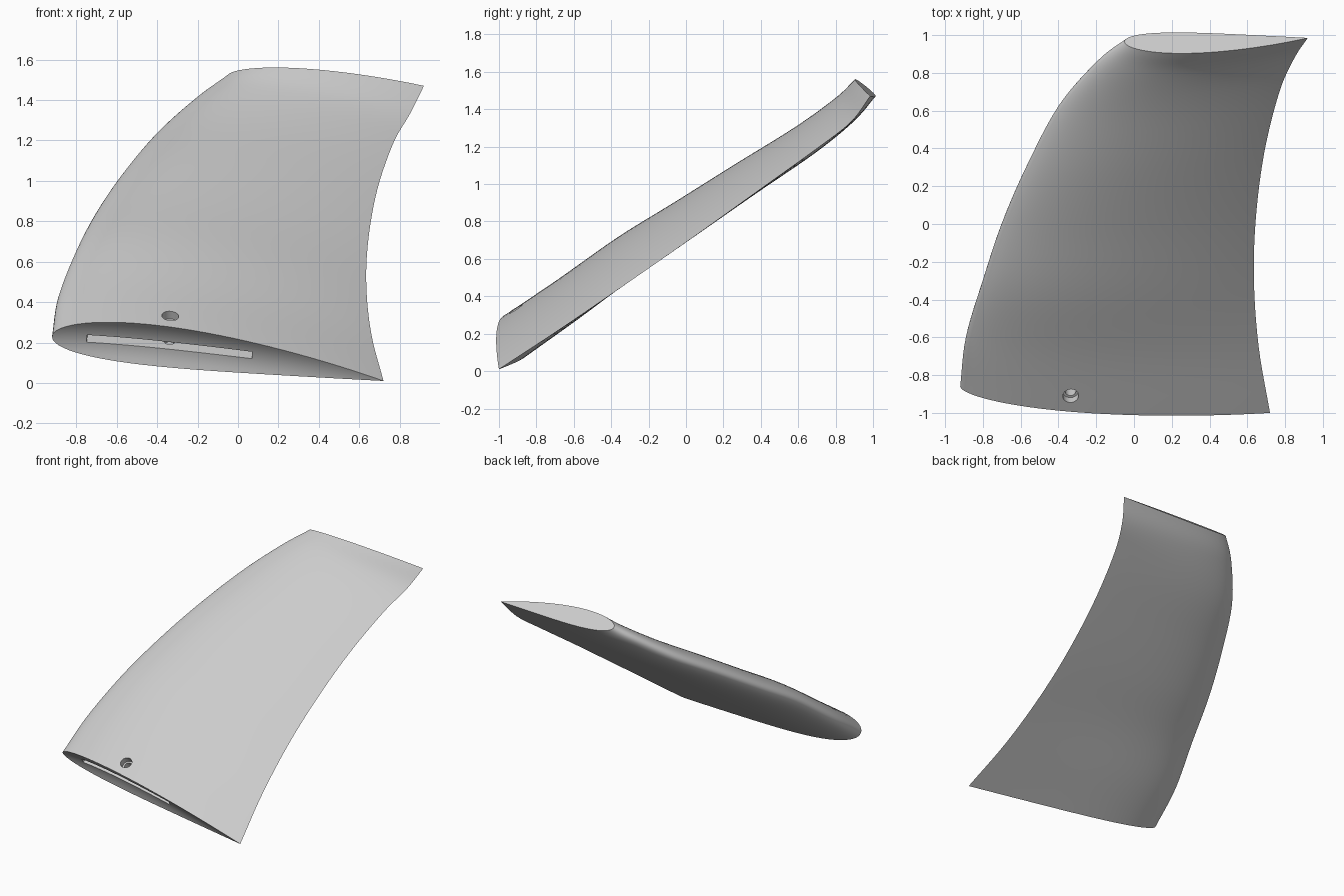
import bpy, bmesh, math
from mathutils import Vector, Matrix

if "Cube" in bpy.data.objects:
    bpy.data.objects.remove(bpy.data.objects["Cube"])

# Leading and trailing edge paths, root to tip
LEADING = [(-.92, -.86, .23), (-.89, -.6, .42), (-.8, -.3, .65), (-.7, 0, .84),
           (-.57, .3, 1.03), (-.4, .62, 1.23), (-.2, .85, 1.41), (-.05, .965, 1.52)]
TRAILING = [(.72, -1, .01), (.66, -.65, .24), (.635, -.3, .48), (.645, .03, .71),
            (.69, .38, .96), (.77, .7, 1.19), (.85, .88, 1.33), (.92, .985, 1.47)]
SPANS, CHORDS, CAP = 42, 40, 10


def spline(points, t):
    """Catmull-Rom point at t in 0..1."""
    p = [Vector(q) for q in points]
    p = [p[0] * 2 - p[1]] + p + [p[-1] * 2 - p[-2]]
    u = t * (len(points) - 1)
    i = min(int(u), len(points) - 2)
    u -= i
    a, b, c, d = p[i:i + 4]
    return (b * 2 + (c - a) * u + (a * 2 - b * 5 + c * 4 - d) * u**2
            + (b * 3 - a - c * 3 + d) * u**3) / 2


def frame(t):
    """Leading point, chord, span direction and surface normal of a section."""
    e = .01
    lo, hi = max(t - e, 0), min(t + e, 1)
    span = sum((spline(c, hi) - spline(c, lo) for c in (LEADING, TRAILING)), Vector())
    lead = spline(LEADING, t)
    chord = spline(TRAILING, t) - lead
    return lead, chord, span.normalized(), chord.cross(span).normalized()


def section(t):
    """Upper and lower point rows of a cambered aerofoil."""
    lead, chord, span, normal = frame(t)
    upper, lower = [], []
    for i in range(CHORDS + 1):
        s = (1 - math.cos(math.pi * i / CHORDS)) / 2
        thick = .0735 * 10 * (.2969 * math.sqrt(s) - .126 * s - .3516 * s**2
                              + .2843 * s**3 - .1036 * s**4)
        camber = .0195 * 4 * s * (1 - s)
        base = lead + chord * s
        upper.append(base + normal * chord.length * (camber + thick))
        lower.append(base + normal * chord.length * (camber - thick))
    return upper, lower


def add_grid(bm, rows):
    verts = [[bm.verts.new(p) for p in row] for row in rows]
    for r, q in zip(verts, verts[1:]):
        for i in range(len(r) - 1):
            bm.faces.new((r[i], r[i + 1], q[i + 1], q[i]))


def cap_rows(t, sag):
    """End face, hollowed along the span by sag."""
    upper, lower = section(t)
    span = frame(t)[2]
    widest = max((a - b).length for a, b in zip(upper, lower))
    rows = []
    for k in range(CAP + 1):
        f = k / CAP
        rows.append([a.lerp(b, f) + span * sag * 4 * f * (1 - f) * ((a - b).length / widest)**2
                     for a, b in zip(upper, lower)])
    return rows


# Blade skin and end faces
bm = bmesh.new()
sections = [section(i / SPANS) for i in range(SPANS + 1)]
add_grid(bm, [s[0] for s in sections])
add_grid(bm, [s[1] for s in sections])
add_grid(bm, cap_rows(0, .03))
add_grid(bm, cap_rows(1, 0))
bmesh.ops.remove_doubles(bm, verts=bm.verts, dist=.0002)
bmesh.ops.recalc_face_normals(bm, faces=bm.faces)
mesh = bpy.data.meshes.new("blade")
bm.to_mesh(mesh)
bm.free()
blade = bpy.data.objects.new("blade", mesh)
bpy.context.collection.objects.link(blade)

grey = bpy.data.materials.new("light grey")
grey.use_nodes = True
grey.diffuse_color = (.6, .6, .6, 1)
grey.node_tree.nodes["Principled BSDF"].inputs["Base Color"].default_value = (.6, .6, .6, 1)
mesh.materials.append(grey)

# Axes of the mounting slot: across, into the blade, up through the skin
across = Vector((1, -.05, -.06)).normalized()
up = across.cross(Vector((0, .83, .56))).normalized()
inward = up.cross(across)
axes = Matrix((across, inward, up)).transposed().to_4x4()


def cut(name, centre, size, round_cut=False):
    """Subtract a box or cylinder aligned to the slot axes."""
    if round_cut:
        bpy.ops.mesh.primitive_cylinder_add(vertices=32, radius=.5, depth=1)
    else:
        bpy.ops.mesh.primitive_cube_add(size=1)
    cutter = bpy.context.object
    cutter.name = name
    cutter.hide_render = True
    cutter.matrix_world = Matrix.Translation(centre) @ axes @ Matrix.Diagonal((*size, 1))
    bpy.context.view_layer.update()
    mod = blade.modifiers.new(name, "BOOLEAN")
    mod.operation, mod.solver, mod.object = "DIFFERENCE", "EXACT", cutter
    bpy.context.view_layer.objects.active = blade
    bpy.ops.object.modifier_apply(modifier=name)
    bpy.data.objects.remove(cutter)


# Slot in the root, then the stepped screw hole down into it
slot = Vector((-.338, -.89, .19))
hole = Vector((-.335, -.912, .335))
cut("slot_cutter", slot + inward * .03, (.825, .3, .042))
cut("screw_head_cutter", hole, (.084, .084, .1), True)
cut("screw_shaft_cutter", hole - up * .07, (.058, .058, .22), True)

bpy.ops.object.select_all(action="DESELECT")
blade.select_set(True)
bpy.context.view_layer.objects.active = blade
bpy.ops.object.shade_smooth_by_angle(angle=math.radians(35))
